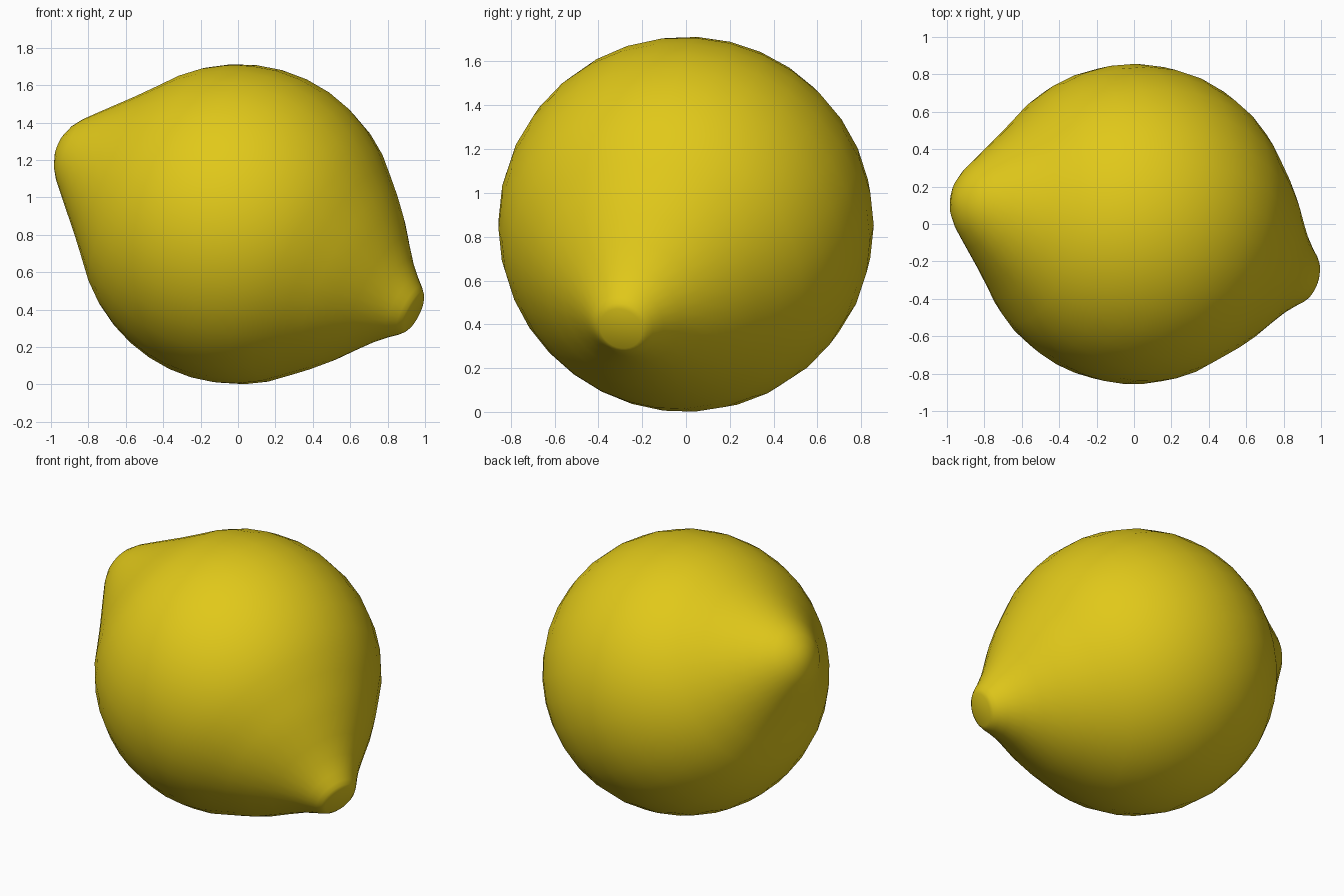
import bpy, bmesh, math
from mathutils import Vector

if "Cube" in bpy.data.objects:
    bpy.data.objects.remove(bpy.data.objects["Cube"])

R = 0.857
CENTER = Vector((0, 0, R))
STEM = Vector((0.859, -0.271, -0.434)).normalized()   # direction of flat stem end
TIP = Vector((-0.907, 0.13, 0.402)).normalized()      # direction of rounded tip
SEG = 32

# (distance along axis, radius) profiles of the two ends
tip = [(1.055, 0.055), (1.03, 0.122), (0.99, 0.18), (0.93, 0.245),
       (0.86, 0.32), (0.78, 0.405), (0.70, 0.495), (0.60, 0.61)]
stem = [(0.60, 0.61), (0.69, 0.53), (0.78, 0.44), (0.87, 0.335), (0.95, 0.245),
        (1.02, 0.18), (1.065, 0.143), (1.085, 0.122), (1.097, 0.10)]
# spherical middle
middle = [(R * math.sin(a), R * math.cos(a))
          for a in (math.radians(d) for d in range(-36, 37, 9))]
profile = [(-t, r) for t, r in tip] + middle + stem


def axis_at(t):
    # the two ends are not quite in line, so the axis bends through the middle
    s = min(max(t + 0.5, 0), 1)
    s = s * s * (3 - 2 * s)
    return (-TIP).lerp(STEM, s).normalized()


# lemon skin: rings lofted along the bent axis
bm = bmesh.new()
rings = []
for t, r in profile:
    ax = axis_at(t)
    u = ax.cross(Vector((0, 1, 0))).normalized()
    v = ax.cross(u)
    rings.append([bm.verts.new(CENTER + ax * t + (u * math.cos(a) + v * math.sin(a)) * r)
                  for a in (2 * math.pi * i / SEG for i in range(SEG))])
for a, b in zip(rings, rings[1:]):
    for i in range(SEG):
        j = (i + 1) % SEG
        bm.faces.new((a[i], a[j], b[j], b[i]))

# rounded tip pole and flat stem scar
pole = bm.verts.new(CENTER + TIP * 1.062)
for i in range(SEG):
    bm.faces.new((pole, rings[0][(i + 1) % SEG], rings[0][i]))
bm.faces.new(rings[-1])
bmesh.ops.recalc_face_normals(bm, faces=bm.faces)

mesh = bpy.data.meshes.new("lemon")
bm.to_mesh(mesh)
bm.free()
lemon = bpy.data.objects.new("lemon", mesh)
bpy.context.collection.objects.link(lemon)

# yellow peel
peel = bpy.data.materials.new("yellow_peel")
peel.diffuse_color = (0.75, 0.58, 0.01, 1)
peel.use_nodes = True
peel.node_tree.nodes["Principled BSDF"].inputs["Base Color"].default_value = peel.diffuse_color
mesh.materials.append(peel)

bpy.context.view_layer.objects.active = lemon
lemon.select_set(True)
bpy.ops.object.shade_smooth_by_angle(angle=math.radians(35))
